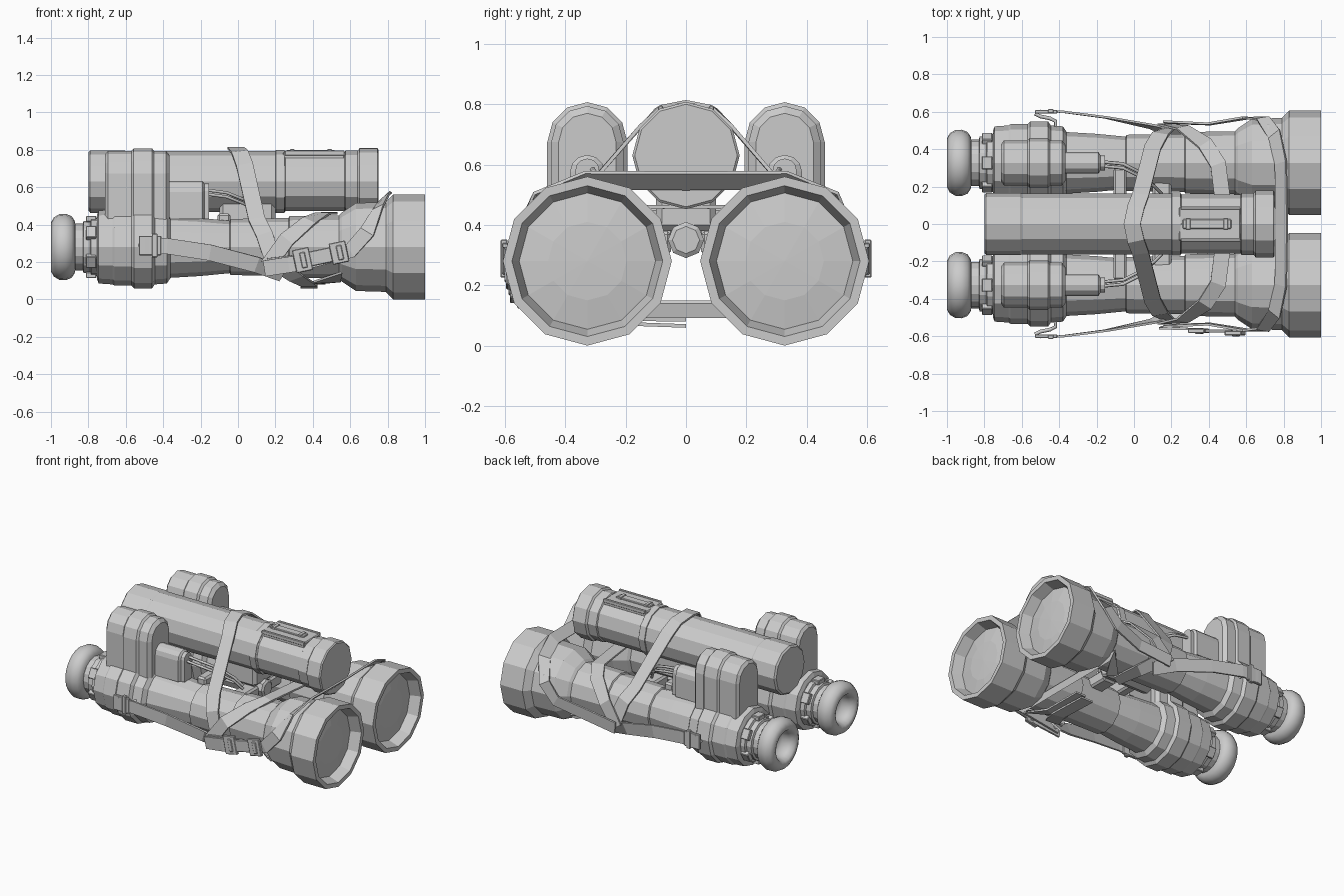
import bpy, bmesh
from math import sin, cos, pi, radians
from mathutils import Vector, Matrix

if "Cube" in bpy.data.objects:
    bpy.data.objects.remove(bpy.data.objects["Cube"])

CY, CZ = 0.327, 0.28      # barrel axis
TZ = 0.63                 # top tube axis


def make(name, bm, smooth=False):
    bmesh.ops.remove_doubles(bm, verts=bm.verts, dist=1e-5)
    bmesh.ops.recalc_face_normals(bm, faces=bm.faces)
    for f in bm.faces:
        f.smooth = smooth
    me = bpy.data.meshes.new(name)
    bm.to_mesh(me)
    bm.free()
    ob = bpy.data.objects.new(name, me)
    bpy.context.collection.objects.link(ob)
    return ob


def loft(name, rings, caps=True, smooth=False):
    bm = bmesh.new()
    vs = [[bm.verts.new(p) for p in r] for r in rings]
    n = len(rings[0])
    for a, b in zip(vs, vs[1:]):
        for i in range(n):
            j = (i + 1) % n
            bm.faces.new((a[i], a[j], b[j], b[i]))
    if caps:
        bm.faces.new(vs[0])
        bm.faces.new(vs[-1])
    return make(name, bm, smooth)


def lathe(name, prof, y, z, n=12, smooth=False):
    # turned around an x-parallel axis; profile is (x, radius)
    rings = [[(x, y + max(r, .002) * cos(2 * pi * i / n), z + max(r, .002) * sin(2 * pi * i / n))
              for i in range(n)] for x, r in prof]
    return loft(name, rings, True, smooth)


def arch(name, stations, y, z0, n=6):
    # round-topped section lofted along x; station is (x, half width, top)
    rings = []
    for x, w, top in stations:
        ring = [(x, y + w, z0)]
        ring += [(x, y + w * cos(pi * i / n), top - w + w * sin(pi * i / n)) for i in range(n + 1)]
        rings.append(ring + [(x, y - w, z0)])
    return loft(name, rings)


def box(name, lo, hi, bevel=0.0, rot=None):
    bm = bmesh.new()
    bmesh.ops.create_cube(bm, size=1)
    lo, hi = Vector(lo), Vector(hi)
    bmesh.ops.scale(bm, vec=hi - lo, verts=bm.verts)
    if bevel:
        bmesh.ops.bevel(bm, geom=bm.edges[:], offset=bevel, segments=1, affect='EDGES')
    if rot:
        bmesh.ops.transform(bm, matrix=rot, verts=bm.verts)
    bmesh.ops.translate(bm, vec=(lo + hi) / 2, verts=bm.verts)
    return make(name, bm)


def strap(name, pts, width=0.08, nx=0.0):
    # flat ribbon; each point is (x, y, z, angle of outward normal in the yz plane)
    bm = bmesh.new()
    P = [Vector(p[:3]) for p in pts]
    rows = []
    for i, p in enumerate(pts):
        t = Vector()
        if i:
            t += (P[i] - P[i - 1]).normalized()
        if i < len(P) - 1:
            t += (P[i + 1] - P[i]).normalized()
        a = radians(p[3])
        tilt = nx if P[i].x > .7 else 0
        w = t.cross(Vector((tilt, cos(a), sin(a)))).normalized() * width / 2
        rows.append((bm.verts.new(P[i] - w), bm.verts.new(P[i] + w)))
    for a, b in zip(rows, rows[1:]):
        bm.faces.new((a[0], a[1], b[1], b[0]))
    ob = make(name, bm)
    m = ob.modifiers.new("thickness", 'SOLIDIFY')
    m.thickness, m.offset = 0.012, 0
    return ob


def mirrored(half):
    return half + [(x, -y, z, 180 - a) for x, y, z, a in reversed(half) if abs(y) > 1e-6]


def wire(name, pts, r):
    cu = bpy.data.curves.new(name, 'CURVE')
    cu.dimensions, cu.bevel_depth, cu.bevel_resolution = '3D', r, 1
    cu.use_fill_caps = True
    sp = cu.splines.new('POLY')
    sp.points.add(len(pts) - 1)
    for q, p in zip(sp.points, pts):
        q.co = (*p, 1)
    ob = bpy.data.objects.new(name, cu)
    bpy.context.collection.objects.link(ob)


for s, side in ((-1, "front"), (1, "back")):
    y = s * CY
    # Barrel with recessed, domed lens
    lathe(side + "_barrel", [(-.37, .165), (-.2, .155), (-.045, .14), (-.04, .15), (.27, .155),
          (.275, .165), (.54, .168), (.555, .185), (.63, .235), (.79, .24), (.83, .28), (1, .28),
          (1, .25), (.93, .226), (.945, .13), (.95, 0)], y, CZ)
    # Prism body with raised band
    lathe(side + "_prism_body", [(-.755, .17), (-.745, .195), (-.67, .2), (-.66, .207), (-.57, .207),
          (-.555, .222), (-.46, .222), (-.445, .2), (-.38, .195), (-.36, .165)], y, CZ)
    # Eyepiece stem, adjusting ring and rubber cup
    lathe(side + "_eyepiece", [(-.89, .1), (-.87, .125), (-.83, .125), (-.825, .14), (-.79, .14),
          (-.785, .155), (-.74, .155)], y, CZ, 16)
    for k in range(6):
        a = radians(60 * k + 30)
        c = Vector((-.785, y + .15 * cos(a), CZ + .15 * sin(a)))
        h = Vector((.028, .016, .035))
        box(side + "_focus_tab", c - h, c + h, .004, Matrix.Rotation(a, 4, 'X'))
    lathe(side + "_eyecup", [(-.87, .1), (-.873, .14), (-.89, .165), (-.92, .177), (-.955, .176),
          (-.985, .158), (-1, .13), (-.992, .105), (-.96, .09), (-.91, .082), (-.905, 0)],
          y, CZ, 20, True)
    # Upright round-topped housing
    arch(side + "_housing", [(-.71, .1, .775), (-.695, .12, .794), (-.57, .12, .794),
         (-.558, .133, .807), (-.46, .133, .807), (-.448, .12, .794), (-.385, .12, .794),
         (-.365, .095, .77)], y, .36)
    # Forward pod and its cables
    arch(side + "_pod", [(-.38, .058, .632), (-.19, .058, .632), (-.18, .04, .62), (-.155, .04, .62)],
         y, .43)
    for k in (0, 1):
        d = .022 * k
        wire(side + "_cable", [(-.17, s * (.31 + d), .585 - d), (-.06, s * (.30 + d), .57 - d),
             (.04, s * (.25 + d), .53 - d), (.11, s * .2, .47 - d), (.15, s * .16, .41 - d)], .009)
    # Strap bracket and clip on the outer side
    wire(side + "_strap_bracket", [(-.42, s * .4, .29), (-.42, s * .55, .29), (-.45, s * .565, .29),
         (-.5, s * .575, .29), (-.53, s * .59, .29)], .01)
    box(side + "_strap_clip", (-.53, s * .6 - .01, .235), (-.41, s * .6 + .01, .34), .004)
    box(side + "_clip_bar", (-.46, s * .603 - .012, .225), (-.43, s * .603 + .012, .352), .004)
    # Side strap running from the clip to the underside
    a0 = 0 if s > 0 else 180
    strap(side + "_side_strap", [(-.5, s * .605, .285, a0), (-.38, s * .6, .285, a0),
          (-.15, s * .57, .25, a0), (.1, s * .52, .185, a0 - s * 10), (.24, s * .47, .13, a0 - s * 35)], .085)
    # Hinge arm clamped on the barrel
    box(side + "_hinge_arm", (-.11, s * .17 - .13, .36), (-.04, s * .17 + .13, .46), .012)
    box(side + "_arm_rear", (.1, s * .15 - .1, .3), (.2, s * .15 + .1, .38), .012)

# Long tube on top with end caps
lathe("top_tube", [(-.8, .155), (-.79, .167), (-.61, .167), (-.6, .162), (.25, .162), (.255, .157),
      (.57, .157), (.575, .165), (.64, .165), (.65, .178), (.745, .178), (.752, .17)], 0, TZ)
lathe("tube_sleeve", [(.2, .16), (.202, .168), (.248, .168), (.25, .16)], 0, TZ)
# Switch plate on the tube
box("switch_plate", (.24, -.09, .75), (.57, .09, .789), .006)
for s in (-1, 1):
    box("switch_rail", (.25, s * .085 - .008, .77), (.57, s * .085 + .008, .795), .003)
box("switch_slider", (.26, -.026, .78), (.52, .026, .798), .004)
for x in (.29, .49):
    box("slider_stop", (x - .012, -.03, .785), (x + .012, .03, .803), .002)

# Central hinge and tube mount
box("tube_mount", (-.1, -.1, .38), (.2, .1, .53), .02)
lathe("hinge_pin", [(-.12, .045), (-.11, .06), (.22, .06), (.23, .045)], 0, .35, 8)

# Straps wrapped around the whole bundle
strap("tube_strap", mirrored([(.38, 0, .065, 270), (.38, -.28, .075, 268), (.31, -.42, .115, 240),
      (.19, -.515, .2, 195), (.14, -.48, .35, 155), (.1, -.41, .43, 130), (.035, -.156, .72, 148),
      (.01, -.09, .787, 120), (-.01, 0, .808, 90)]), .09)
strap("middle_strap", mirrored([(.16, -.53, .18, 185), (.26, -.515, .32, 165), (.38, -.43, .42, 125),
      (.45, -.32, .458, 90), (.49, 0, .46, 90)]), .085)
strap("lens_strap", mirrored([(.43, 0, .085, 270), (.43, -.3, .09, 268), (.55, -.45, .12, 230),
      ]), .075)
strap("forward_strap", mirrored([(.16, -.545, .18, 185), (.4, -.535, .21, 183), (.6, -.568, .26, 182),
      (.69, -.565, .36, 165), (.75, -.48, .49, 130), (.785, -.327, .548, 90), (.79, 0, .546, 90)]),
      .08, -.9)

# Buckle on the front side
R = Matrix.Rotation(radians(-12), 4, 'Y')
for nm, x, z, w, h, d in (("buckle_plate", .43, .225, .2, .08, .018), ("buckle_socket", .345, .21, .09, .125, .024),
                          ("buckle_prong", .54, .25, .09, .115, .024), ("buckle_bar", .35, .21, .03, .085, .034),
                          ("buckle_keeper", .545, .25, .03, .08, .034)):
    c = Vector((x, -.572 - (.012 if x > .5 else 0), z))
    hv = Vector((w, d, h)) / 2
    box(nm, c - hv, c + hv, .004, R)
strap("loose_strap_end", [(.14, -.555, .165, 185), (.27, -.56, .185, 180), (.36, -.565, .2, 180)], .085)
